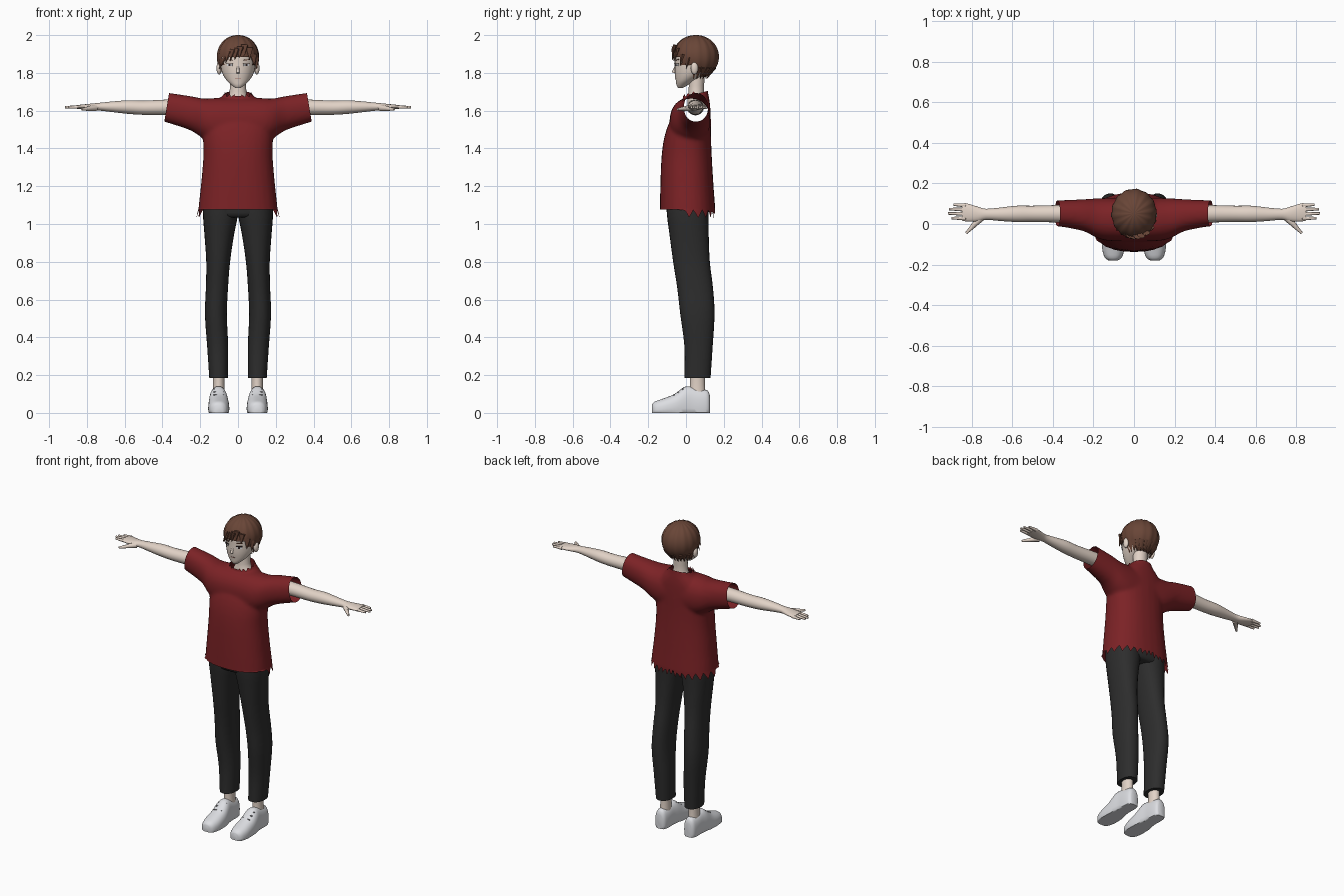
import bpy, bmesh, math
from mathutils import Vector, Matrix

if "Cube" in bpy.data.objects:
    bpy.data.objects.remove(bpy.data.objects["Cube"])


def material(name, r, g, b):
    m = bpy.data.materials.new(name)
    m.use_nodes = True
    m.diffuse_color = (r, g, b, 1)
    bsdf = m.node_tree.nodes["Principled BSDF"]
    bsdf.inputs["Base Color"].default_value = (r, g, b, 1)
    bsdf.inputs["Roughness"].default_value = 0.8
    return m


SKIN = material("pale skin", 0.76, 0.65, 0.57)
RED = material("dark red cloth", 0.20, 0.016, 0.019)
BLACK = material("charcoal cloth", 0.026, 0.026, 0.026)
HAIR = material("brown hair", 0.14, 0.06, 0.038)
WHITE = material("white leather", 0.72, 0.73, 0.76)
GREY = material("grey laces", 0.30, 0.30, 0.32)
DARK = material("dark line", 0.03, 0.02, 0.02)
LIP = material("lip", 0.35, 0.16, 0.13)


def loft(bm, rows, axis="z", power=2.0, n=28, steps=3):
    """Rows are (position, a0, a1, b0, b1) along the axis; closed at both ends."""
    path = []
    for i in range(len(rows) - 1):
        p0, p1, p2, p3 = (rows[max(0, min(len(rows) - 1, i + k))] for k in (-1, 0, 1, 2))
        for s in range(steps):
            t = s / steps
            h = t * t * (3 - 2 * t)
            h1, h2 = t * (1 - t) ** 2, t * t * (t - 1)
            path.append([b * (1 - h) + c * h + h1 * (c - a) / 2 + h2 * (d - b) / 2
                         for a, b, c, d in zip(p0, p1, p2, p3)])
    path.append(rows[-1])
    rings = []
    for t, a0, a1, b0, b1 in path:
        ring = []
        for k in range(n):
            c, s = math.cos(math.tau * k / n), math.sin(math.tau * k / n)
            a = (a0 + a1) / 2 + (a1 - a0) / 2 * math.copysign(abs(c) ** (2 / power), c)
            b = (b0 + b1) / 2 + (b1 - b0) / 2 * math.copysign(abs(s) ** (2 / power), s)
            ring.append(bm.verts.new({"z": (a, b, t), "x": (t, a, b), "y": (a, t, b)}[axis]))
        rings.append(ring)
    for low, high in zip(rings, rings[1:]):
        for k in range(n):
            bm.faces.new((low[k], low[k - 1], high[k - 1], high[k]))
    bm.faces.new(rings[0])
    bm.faces.new(rings[-1])


def taper(bm, start, end, r1, r2, sides=8, flat=1.0):
    start, end = Vector(start), Vector(end)
    d = end - start
    m = Matrix.Translation((start + end) / 2) @ d.to_track_quat("Z", "Y").to_matrix().to_4x4()
    bmesh.ops.create_cone(bm, cap_ends=True, segments=sides, radius1=r1, radius2=r2,
                          depth=d.length, matrix=m @ Matrix.Diagonal((1, flat, 1, 1)))


def ball(bm, centre, size, u=24, v=16):
    return bmesh.ops.create_uvsphere(bm, u_segments=u, v_segments=v, radius=1, matrix=
                                     Matrix.Translation(centre) @ Matrix.Diagonal((*size, 1)))["verts"]


def plate(bm, centre, size, turn=0, tilt=0):
    m = Matrix.Translation(centre) @ Matrix.Rotation(turn, 4, "Z") @ Matrix.Rotation(tilt, 4, "Y")
    bmesh.ops.create_cube(bm, size=1, matrix=m @ Matrix.Diagonal((*size, 1)))


def finish(bm, name, mat, mirror=False, angle=45, fix=True):
    if fix:
        bmesh.ops.recalc_face_normals(bm, faces=bm.faces)
    me = bpy.data.meshes.new(name)
    bm.to_mesh(me)
    bm.free()
    me.materials.clear()
    me.materials.append(mat)
    ob = bpy.data.objects.new(name, me)
    bpy.context.collection.objects.link(ob)
    bpy.ops.object.select_all(action="DESELECT")
    ob.select_set(True)
    bpy.context.view_layer.objects.active = ob
    bpy.ops.object.shade_smooth_by_angle(angle=math.radians(angle))
    if mirror:
        ob.modifiers.new("mirror", "MIRROR")
    return ob


# Shirt: torso and sleeves fused into one shell, then cut open
bm = bmesh.new()
loft(bm, [(1.00, -.215, .215, -.14, .16), (1.08, -.21, .21, -.138, .155),
          (1.20, -.197, .197, -.136, .146), (1.35, -.184, .184, -.13, .137),
          (1.45, -.185, .185, -.117, .133), (1.53, -.182, .182, -.092, .132),
          (1.60, -.165, .165, -.055, .13), (1.65, -.115, .115, -.024, .125),
          (1.69, -.073, .073, 0, .118), (1.75, -.055, .055, .005, .11)], power=2.3)
half = [(.42, -.012, .117, 1.55, 1.705), (.37, -.012, .117, 1.535, 1.695),
        (.25, -.035, .122, 1.495, 1.677), (.18, -.07, .127, 1.45, 1.664), (.1, -.085, .129, 1.42, 1.668)]
loft(bm, [(-r[0], *r[1:]) for r in half] + half[::-1], axis="x", power=2.2)
shirt = finish(bm, "shirt", RED)
mod = shirt.modifiers.new("fuse", "REMESH")
mod.mode, mod.voxel_size = "VOXEL", 0.011
mod = shirt.modifiers.new("soften", "SMOOTH")
mod.factor, mod.iterations = 0.5, 6
fused = bpy.data.meshes.new_from_object(shirt.evaluated_get(bpy.context.evaluated_depsgraph_get()))
bpy.data.objects.remove(shirt)
bm = bmesh.new()
bm.from_mesh(fused)


def cut(co, no, limit=1.0):
    faces = [f for f in bm.faces if all(abs(v.co.x) < limit for v in f.verts)]
    geom = list({g for f in faces for g in (*f.verts, *f.edges, f)})
    bmesh.ops.bisect_plane(bm, geom=geom, plane_co=co, plane_no=no, clear_outer=True)


def torn_edge(test, teeth, offset):
    edges = [e for e in bm.edges if e.is_boundary and all(test(v.co) for v in e.verts)]
    new = bmesh.ops.extrude_edge_only(bm, edges=edges)["geom"]
    for v in [g for g in new if isinstance(g, bmesh.types.BMVert)]:
        wave = abs((math.atan2(v.co.x, v.co.y - .04) / math.tau * teeth) % 1 * 2 - 1)
        v.co += offset(v.co, wave)


cut((0, 0, 1.08), (0, 0, -1))
cut((0, .12, 1.703), (0, -.28, 1), .15)
for side in (-1, 1):
    cut((side * .378, 0, 1.615), (side * .15, 0, .025))
torn_edge(lambda c: c.z < 1.09, 26, lambda c, w: Vector(
    (c.x * .05 * w, 0, -.004 - .045 * w * max(0, min(1, (c.y + .03) / .05)))))
torn_edge(lambda c: c.z > 1.6 and abs(c.x) < .12, 16, lambda c, w: Vector(
    (-c.x * .15 * w, 0, .003 + .02 * w * (c.y < .05))))
finish(bm, "shirt", RED, angle=60, fix=False)

# Trousers
bm = bmesh.new()
loft(bm, [(.185, .053, .152, -.009, .13), (.35, .052, .163, -.008, .141),
          (.52, .059, .175, -.03, .151), (.66, .053, .17, -.046, .143),
          (.80, .042, .168, -.068, .126), (.95, .02, .178, -.088, .12),
          (1.04, .002, .185, -.1, .12), (1.12, 0, .185, -.105, .122)], power=2.2)
finish(bm, "trouser_legs", BLACK, mirror=True)
bm = bmesh.new()
loft(bm, [(1.035, -.11, .11, -.08, .10), (1.06, -.175, .175, -.1, .12),
          (1.18, -.175, .175, -.1, .12)], power=2.6)
finish(bm, "trouser_hips", BLACK)

# Shoes with a flat sole, laces and ankles
bm = bmesh.new()
loft(bm, [(-.18, .08, .125, -.01, .045), (-.165, .06, .145, -.03, .06),
          (-.12, .047, .157, -.035, .076), (-.06, .047, .157, -.04, .10),
          (-.01, .054, .153, -.04, .137), (.03, .06, .148, -.04, .138),
          (.08, .062, .146, -.04, .126), (.115, .068, .14, -.035, .118),
          (.127, .08, .126, -.01, .09)], axis="y", power=2.4)
for v in bm.verts:
    v.co.z = max(0, v.co.z)
finish(bm, "shoes", WHITE, mirror=True)
bm = bmesh.new()
for i in range(3):
    y, z = -.065 + .024 * i, .099 + .015 * i
    taper(bm, (.075, y + .01, z - .004), (.13, y, z - .004), .004, .004)
finish(bm, "shoe_laces", GREY, mirror=True)
bm = bmesh.new()
loft(bm, [(.08, .07, .135, .015, .105), (.15, .072, .132, .022, .1), (.25, .07, .135, .02, .1)])
finish(bm, "ankles", SKIN, mirror=True)

# Arms and hands
bm = bmesh.new()
loft(bm, [(.30, .005, .095, 1.575, 1.66), (.39, .008, .093, 1.577, 1.658),
          (.50, .01, .09, 1.578, 1.653), (.58, .01, .09, 1.583, 1.655),
          (.66, .015, .081, 1.592, 1.649), (.73, .021, .075, 1.6, 1.642),
          (.77, .012, .085, 1.602, 1.638), (.82, .012, .1, 1.607, 1.633),
          (.85, .017, .1, 1.61, 1.63)], axis="x", n=20)
finish(bm, "arms", SKIN, mirror=True)
bm = bmesh.new()
for y, tip in ((.028, .9), (.05, .917), (.071, .912), (.092, .89)):
    taper(bm, (.83, y, 1.62), (tip, y * 1.04, 1.618), .0105, .006)
taper(bm, (.755, .03, 1.615), (.795, -.01, 1.611), .018, .012)
taper(bm, (.79, -.006, 1.611), (.828, -.045, 1.607), .0125, .006)
finish(bm, "fingers", SKIN, mirror=True)

# Head, neck, nose and ears
bm = bmesh.new()
loft(bm, [(1.72, -.014, .014, -.042, -.018), (1.735, -.034, .034, -.05, .01),
          (1.76, -.06, .06, -.054, .05), (1.80, -.084, .084, -.06, .12),
          (1.85, -.093, .093, -.06, .14), (1.90, -.095, .095, -.058, .15),
          (1.95, -.08, .08, -.04, .135), (1.98, -.04, .04, 0, .1)])
loft(bm, [(1.61, -.085, .085, .01, .11), (1.66, -.06, .06, .008, .105),
          (1.70, -.044, .044, .014, .095), (1.80, -.045, .045, .015, .1)])
taper(bm, (0, -.05, 1.845), (0, -.067, 1.80), .006, .009)
for side in (-1, 1):
    ball(bm, (side * .1, .045, 1.825), (.014, .02, .034), 12, 8)
finish(bm, "head", SKIN)

# Eyes, brows and mouth as thin plates
eyes, lines, brows, mouth = (bmesh.new() for _ in range(4))
plate(eyes, (.044, -.049, 1.841), (.032, .006, .011), .52)
plate(lines, (.044, -.05, 1.848), (.038, .007, .004), .52)
plate(lines, (.043, -.051, 1.841), (.011, .006, .011), .52)
plate(brows, (.046, -.049, 1.869), (.036, .007, .004), .52, -.1)
plate(mouth, (0, -.054, 1.77), (.03, .008, .003))
finish(eyes, "eye_whites", WHITE, mirror=True)
finish(lines, "eye_lines", DARK, mirror=True)
finish(brows, "brows", HAIR, mirror=True)
finish(mouth, "mouth", LIP)

# Hair: cap trimmed to a hairline, with pointed locks
bm = bmesh.new()
centre = Vector((0, .052, 1.885))
for v in ball(bm, centre, (.111, .121, .115), 56, 32):
    d = v.co - centre
    a = math.atan2(d.x, d.y)
    v.co += d * .018 * math.sin(a * 14) * min(1, d.xy.length / .08)


def below_hairline(p):
    line = 1.89 if p.y < -.025 else 1.84 if p.y < .03 else 1.80 if p.y < .065 else 1.76
    return p.z < line


bmesh.ops.delete(bm, geom=[f for f in bm.faces if below_hairline(f.calc_center_median())],
                 context="FACES")
for x, y, z in ((-.1, .0, 1.82), (-.088, -.03, 1.835), (-.066, -.052, 1.853), (-.042, -.065, 1.863),
                (-.018, -.072, 1.868), (.006, -.073, 1.878), (.032, -.069, 1.888),
                (.062, -.056, 1.872), (.086, -.032, 1.838), (.1, .0, 1.82)):
    taper(bm, (x * .85 + .008, y + .012, z + .06), (x, y, z), .021, .001, 6, .6)
for i in range(13):
    a = math.pi * (i / 12 - .5) * 1.1
    s, c = math.sin(a), math.cos(a)
    taper(bm, (.09 * s, .055 + .095 * c, 1.83), (.066 * s, .05 + .06 * c, 1.768), .019, .001, 6, .6)
finish(bm, "hair", HAIR, angle=50)
